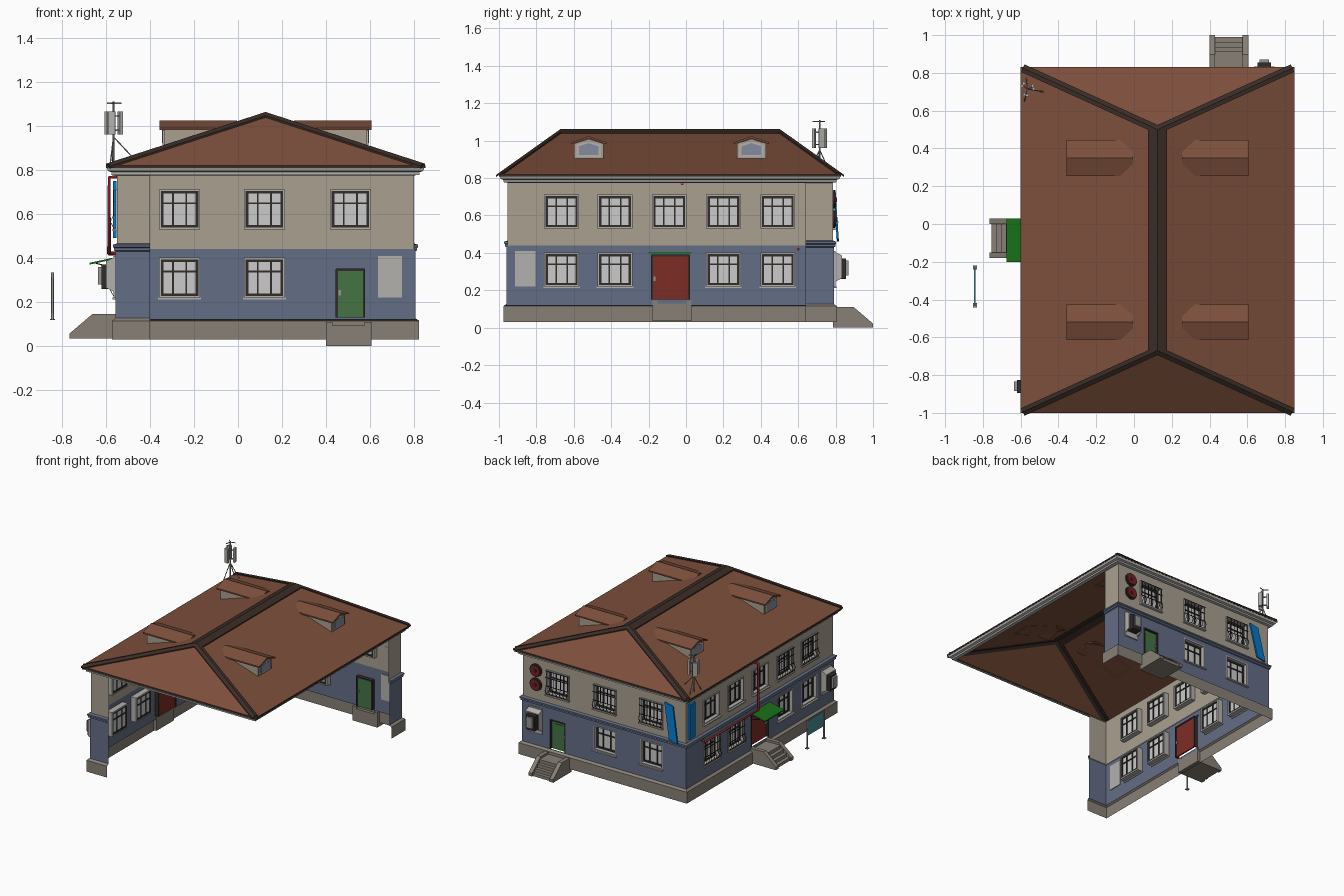
import bpy, bmesh, math
from mathutils import Vector

if "Cube" in bpy.data.objects:
    bpy.data.objects.remove(bpy.data.objects["Cube"])

COL = dict(roof=(124, 80, 62), cap=(60, 48, 43), upper=(168, 158, 143), lower=(100, 109, 132),
           plinth=(134, 127, 117), trim=(178, 176, 172), dark=(52, 48, 46), pane=(190, 190, 192),
           green=(70, 115, 70), awning=(30, 110, 30), red=(125, 48, 42), pipe=(125, 35, 42),
           blue=(10, 120, 200), teal=(75, 140, 150), glass=(130, 138, 155), metal=(150, 150, 150))
mats, parts = {}, {}

def mat(key):
    if key not in mats:
        m = bpy.data.materials.new(key)
        m.diffuse_color = [(c / 255) ** 2.2 for c in COL[key]] + [1]
        m.use_nodes = True
        m.node_tree.nodes["Principled BSDF"].inputs["Base Color"].default_value = m.diffuse_color
        mats[key] = m
    return mats[key]

def add(name, key, verts, faces, closed=True):
    """Collect geometry under one named part."""
    p = parts.setdefault(name, dict(v=[], f=[], key=key, closed=closed))
    n = len(p['v'])
    p['v'] += [tuple(v) for v in verts]
    p['f'] += [[i + n for i in f] for f in faces]

def prism(name, key, P, poly, b0, b1):
    """Extrude a (a, c) polygon along b; P maps (a, b, c) to world."""
    n = len(poly)
    v = [P(a, b, c) for b in (b0, b1) for a, c in poly]
    f = [list(range(n)), list(range(n, 2 * n))[::-1]]
    f += [[i, (i + 1) % n, (i + 1) % n + n, i + n] for i in range(n)]
    add(name, key, v, f)

def box(name, key, P, u0, u1, d0, d1, z0, z1):
    prism(name, key, P, [(u0, z0), (u1, z0), (u1, z1), (u0, z1)], d0, d1)

def tube(name, key, pts, r):
    c = bpy.data.curves.new(name, 'CURVE')
    c.dimensions, c.bevel_depth, c.bevel_resolution, c.use_fill_caps = '3D', r, 1, True
    s = c.splines.new('POLY')
    s.points.add(len(pts) - 1)
    for p, q in zip(s.points, pts):
        p.co = (*q, 1)
    c.materials.append(mat(key))
    bpy.context.collection.objects.link(bpy.data.objects.new(name, c))

# Wall frames: u along the wall, d outward, z up
X0, X1, Y0, Y1 = -0.55, 0.80, -0.955, 0.785
LEFT = lambda u, d, z: (X0 - d, u, z)
BACK = lambda u, d, z: (u, Y1 + d, z)
WORLD = lambda x, y, z: (x, y, z)
swap = lambda P: (lambda a, b, c: P(b, a, c))

def path(o):
    """Open wall outline, offset outward: front stub, left, back, right stub."""
    return [(-0.40, Y0 - o), (X0 - o, Y0 - o), (X0 - o, Y1 + o), (X1 + o, Y1 + o), (X1 + o, 0.64)]

def sweep(name, key, profile, outline=path, loop=False):
    rows = [[(x, y, z) for x, y in outline(o)] for o, z in profile]
    n = len(rows[0])
    f = [[j * n + i, (j + 1) * n + i, (j + 1) * n + (i + 1) % n, j * n + (i + 1) % n]
         for j in range(len(rows) - 1) for i in range(n if loop else n - 1)]
    add(name, key, sum(rows, []), [q[::-1] for q in f], False)

def holed(name, key, P, u0, u1, z0, z1, d, holes, flip):
    us = sorted({u0, u1, *[h[0] for h in holes], *[h[1] for h in holes]})
    zs = sorted({z0, z1, *[h[2] for h in holes], *[h[3] for h in holes]})
    for a, b in zip(us, us[1:]):
        for c, e in zip(zs, zs[1:]):
            u, z = (a + b) / 2, (c + e) / 2
            if not any(h[0] < u < h[1] and h[2] < z < h[3] for h in holes):
                f = [0, 1, 2, 3]
                add(name, key, [P(a, d, c), P(b, d, c), P(b, d, e), P(a, d, e)], [f[::-1] if flip else f], False)

# Walls with window and door openings
HW, HH = 0.088, 0.172
Ly, Bx = [-0.665, -0.38, -0.09, 0.2, 0.49], [-0.265, 0.12, 0.51]
win = lambda us, z: [(u - HW, u + HW, z, z + HH) for u in us]
LZ, UZ = 0.225, 0.535
llow, blow = win([Ly[0], Ly[1], Ly[3], Ly[4]], LZ), win(Bx[:2], LZ)
lup, bup = win(Ly, UZ), win(Bx, UZ)
ldoor, bdoor = (-0.185, 0.02, 0.15, 0.39), (0.445, 0.575, 0.13, 0.35)
for nm, key, z0, z1, o, lh, bh in (('lower_wall', 'lower', 0.12, 0.44, 0.005, llow + [ldoor], blow + [bdoor]),
                                   ('upper_wall', 'upper', 0.44, 0.785, 0.0, lup, bup)):
    holed(nm, key, LEFT, Y0 - o, Y1 + o, z0, z1, o, lh, True)
    holed(nm, key, BACK, X0 - o, X1 + o, z0, z1, o, bh, True)
    holed(nm, key, lambda u, d, z: (u, Y0 - d, z), X0 - o, -0.40, z0, z1, o, [], False)
    holed(nm, key, lambda u, d, z: (X1 + d, u, z), 0.64, Y1 + o, z0, z1, o, [], False)
sweep('plinth', 'plinth', [(0.022, 0.03), (0.022, 0.115), (0.005, 0.127)])
sweep('floor_band', 'lower', [(0.005, 0.43), (0.013, 0.434), (0.013, 0.446), (0.018, 0.45), (0.018, 0.46), (0, 0.466)])

# Windows: reveal, dark sashes, panes, sill, optional grille
def window(P, h, grille):
    u0, u1, z0, z1 = h
    def ring(n, k, w, d0, d1, g):
        box(n, k, P, u0 - g, u0 - g + w, d0, d1, z0 - g, z1 + g)
        box(n, k, P, u1 + g - w, u1 + g, d0, d1, z0 - g, z1 + g)
        box(n, k, P, u0, u1, d0, d1, z0 - g, z0 - g + w)
        box(n, k, P, u0, u1, d0, d1, z1 + g - w, z1 + g)
    ring('window_reveals', 'trim', 0.008, -0.038, 0.007, 0.005)
    ring('window_sashes', 'dark', 0.015, -0.036, -0.02, 0)
    for t in (0.33, 0.67):
        u = u0 + t * (u1 - u0)
        box('window_sashes', 'dark', P, u - 0.004, u + 0.004, -0.036, -0.02, z0, z1)
    zm = z0 + 0.66 * HH
    box('window_sashes', 'dark', P, u0, u1, -0.036, -0.02, zm - 0.004, zm + 0.004)
    box('window_panes', 'pane', P, u0, u1, -0.031, -0.026, z0, z1)
    box('window_sills', 'trim', P, u0 - 0.01, u1 + 0.01, 0, 0.02, z0 - 0.013, z0 - 0.004)
    if grille:
        for i in range(7):
            u = u0 + (u1 - u0) * i / 6
            prof = [(0.012, z1), (0.012, z0 + 0.06), (0.028, z0 + 0.03), (0.012, z0)]
            prof += [(d + 0.003, z) for d, z in prof[::-1]]
            prism('window_grilles', 'dark', swap(P), prof, u - 0.0015, u + 0.0015)
        for z in (z0, z0 + 0.06, z1 - 0.05, z1):
            box('window_grilles', 'dark', P, u0 - 0.008, u1 + 0.008, 0.011, 0.015, z - 0.002, z + 0.002)

for P, hs, bars in ((LEFT, llow, (2, 3)), (LEFT, lup, (0, 1)), (BACK, blow, ()), (BACK, bup, (0, 1, 2))):
    for i, h in enumerate(hs):
        window(P, h, i in bars)

# Doors
for P, h, nm, key in ((LEFT, ldoor, 'red_door', 'red'), (BACK, bdoor, 'green_door', 'green')):
    u0, u1, z0, z1 = h
    box(nm, key, P, u0, u1, -0.02, -0.01, z0, z1)
    box(nm, key, P, u0 + 0.025, u1 - 0.025, -0.01, -0.006, z0 + 0.03, z1 - 0.03)
    for a, b in ((u0 - 0.002, u0 + 0.008), (u1 - 0.008, u1 + 0.002)):
        box(nm + '_frame', 'dark', P, a, b, -0.024, 0.007, z0, z1)
    box(nm + '_frame', 'dark', P, u0, u1, -0.024, 0.007, z1 - 0.008, z1 + 0.002)
    box(nm + '_handle', 'metal', P, u0 + 0.012, u0 + 0.022, -0.026, 0.002, z0 + 0.1, z0 + 0.125)

# Stairs with sloping cheeks
def stairs(P, u0, u1, zb):
    cheek = [(0, zb), (0.215, zb), (0.215, zb + 0.022), (0.112, zb + 0.11), (0, zb + 0.11)]
    for a in (u0, u1 - 0.03):
        prism('stair_cheeks', 'plinth', swap(P), cheek, a, a + 0.03)
    steps = [(0, zb)]
    for i in range(4):
        d, z = 0.205 - i * 0.026, zb + 0.022 + 0.024 * i
        steps += [(d, z - 0.024 if i else zb), (d, z)]
    prism('stair_treads', 'plinth', swap(P), steps + [(0, steps[-1][1])], u0 + 0.03, u1 - 0.03)
stairs(LEFT, -0.18, 0.03, 0.035)
stairs(BACK, 0.4, 0.605, 0.0)

# Hipped roof shell
EX0, EX1, EY0, EY1, CX, ZE, ZR = -0.6, 0.85, -1.0, 0.83, 0.125, 0.82, 1.055
K, M = (ZR - ZE) / 0.725, (ZR - ZE) / 0.33
def roofz(x, y):
    return ZE + min((x - EX0) * K, (EX1 - x) * K, (y - EY0) * M, (EY1 - y) * M)
cor = [(EX0, EY0), (EX1, EY0), (EX1, EY1), (EX0, EY1)]
ridge = [(CX, -0.67), (CX, 0.5)]
add('roof', 'roof', [(*c, ZE) for c in cor] + [(*r, ZR) for r in ridge],
    [[0, 1, 4], [1, 2, 5, 4], [2, 3, 5], [3, 0, 4, 5]], False)
rect = lambda o: [(EX0 - o, EY0 - o), (EX0 - o, EY1 + o), (EX1 + o, EY1 + o), (EX1 + o, EY0 - o)]
sweep('roof_edge', 'cap', [(0, 0.808), (0, ZE)], rect, True)
sweep('cornice', 'trim', [(-0.05, 0.775), (-0.025, 0.778), (-0.025, 0.79), (-0.01, 0.795), (-0.004, 0.81)], rect, True)

# Ridge and hip caps following the slopes
def cap(a, b, w):
    a, b = Vector(a), Vector(b)
    s = (b - a).normalized()
    n = Vector((-s.y, s.x)) * w
    v = []
    for p in (a, b):
        for t in (0.008, -0.003):
            for k in (-1, 0, 1):
                q = p + n * k
                v.append((q.x, q.y, roofz(q.x, q.y) + t))
    add('roof_caps', 'cap', v, [[0, 1, 7, 6], [1, 2, 8, 7], [3, 4, 10, 9], [4, 5, 11, 10], [0, 3, 9, 6],
                                [2, 5, 11, 8], [0, 1, 4, 3], [1, 2, 5, 4], [6, 7, 10, 9], [7, 8, 11, 10]])
cap(*ridge, 0.05)
for c, r in zip(cor, (ridge[0], ridge[0], ridge[1], ridge[1])):
    cap(Vector(c).lerp(Vector(r), 0.015), r, 0.022)

# Four dormers
def house(w, z0, ze, zp):
    return [(-w, z0), (w, z0), (w, ze), (0, zp), (-w, ze)]
for sx in (-1, 1):
    for cy in (-0.52, 0.35):
        D = lambda u, r, z: (CX + sx * r, cy + u, z)
        zf, w, ze, r1 = roofz(CX - 0.46, 0) - 0.003, 0.078, 0.985, 0.46
        rb = 0.725 - (ze - ZE) / K
        v = [D(u, r1, z) for u, z in house(w, zf, ze, 1.01)] + [D(w, rb, ze), D(-w, rb, ze), D(0, rb - 0.07, 1.01)]
        add('dormer_walls', 'upper', v, [[0, 1, 2, 3, 4], [1, 5, 2], [0, 4, 6]], False)
        gable = [(-0.095, 0.981), (0, 1.012), (0.095, 0.981), (0.095, 0.991), (0, 1.024), (-0.095, 0.991)]
        prism('dormer_roofs', 'roof', D, gable, 0.13, 0.482)
        prism('dormer_frames', 'trim', D, house(0.066, 0.912, 0.978, 0.998), 0.455, 0.467)
        prism('dormer_glass', 'glass', D, house(0.052, 0.923, 0.97, 0.987), 0.455, 0.47)

# Door canopy with brackets
prism('door_canopy', 'awning', swap(LEFT), [(0, 0.405), (0.125, 0.378), (0.125, 0.37), (0, 0.397)], -0.2, 0.03)
for y in (-0.185, 0.015):
    tube('canopy_bracket', 'dark', [LEFT(y, 0, 0.35), LEFT(y, 0.1, 0.378)], 0.003)

# Hooded wall phones
for P, u in ((LEFT, -0.86), (BACK, 0.69)):
    box('phone_backplates', 'trim', P, u - 0.055, u + 0.055, 0, 0.014, 0.22, 0.41)
    hood = [(0, 0.24), (0.05, 0.265), (0.05, 0.385), (0, 0.41)]
    for a in (u - 0.055, u + 0.047):
        prism('phone_hoods', 'trim', swap(P), hood, a, a + 0.008)
    prism('phone_hoods', 'trim', swap(P), [(0, 0.402), (0.05, 0.377), (0.05, 0.385), (0, 0.41)], u - 0.055, u + 0.055)
    box('phone_bodies', 'dark', P, u - 0.035, u + 0.035, 0.01, 0.07, 0.26, 0.37)
    box('phone_faces', 'metal', P, u - 0.025, u + 0.025, 0.07, 0.085, 0.28, 0.36)

# Red pipe, wall fans, blue panels
tube('gas_pipe', 'pipe', [LEFT(-0.02, 0, 0.77), LEFT(-0.02, 0.035, 0.765), LEFT(-0.02, 0.035, 0.42),
                          LEFT(0.6, 0.035, 0.42), LEFT(0.6, 0.0, 0.42)], 0.009)
for z in (0.685, 0.58):
    for r, k, d in ((0.048, 'dark', 0.012), (0.038, 'pipe', 0.017), (0.012, 'dark', 0.022)):
        disc = [(0.69 + r * math.cos(t * math.tau / 16), z + r * math.sin(t * math.tau / 16)) for t in range(16)]
        prism('wall_fan_' + str(d)[-2:], k, BACK, disc, 0, d)
box('side_blue_panel', 'blue', LEFT, 0.70, 0.765, 0.002, 0.018, 0.49, 0.75)
prism('back_blue_panel', 'blue', lambda a, b, c: BACK(a, b + (0.73 - c) * 0.07, c),
      [(-0.50, 0.46), (-0.43, 0.475), (-0.38, 0.735), (-0.45, 0.72)], 0.003, 0.014)

# Free-standing street board
for y in (-0.43, -0.23):
    tube('board_post', 'metal', [(-0.842, y, 0.12), (-0.842, y, 0.335)], 0.006)
    box('board_feet', 'metal', WORLD, -0.853, -0.831, y - 0.011, y + 0.011, 0.118, 0.124)
box('street_board', 'teal', WORLD, -0.846, -0.838, -0.43, -0.23, 0.215, 0.325)

# Roof antenna on a tripod with three panels
ax, ay = -0.565, 0.715
tube('antenna_mast', 'metal', [(ax, ay, 0.83), (ax, ay, 1.11)], 0.004)
for q in ((-0.48, 0.70), (-0.58, 0.65), (-0.57, 0.77)):
    tube('antenna_leg', 'metal', [(ax, ay, 0.95), (*q, roofz(*q))], 0.003)
for i in range(3):
    t = i * math.tau / 3 + 0.3
    c, s = math.cos(t), math.sin(t)
    R = lambda a, b, z: (ax + b * c - a * s, ay + b * s + a * c, z)
    box('antenna_panels', 'trim', R, -0.016, 0.016, 0.025, 0.04, 0.96, 1.065)
    for z in (0.98, 1.045):
        box('antenna_arms', 'metal', R, -0.003, 0.003, 0, 0.026, z - 0.003, z + 0.003)
    box('antenna_arms', 'metal', R, -0.002, 0.002, 0, 0.038, 1.1, 1.105)

# Build the collected meshes
for name, p in parts.items():
    me = bpy.data.meshes.new(name)
    me.from_pydata(p['v'], [], p['f'])
    if p['closed']:
        bm = bmesh.new()
        bm.from_mesh(me)
        bmesh.ops.recalc_face_normals(bm, faces=bm.faces)
        bm.to_mesh(me)
        bm.free()
    me.materials.append(mat(p['key']))
    bpy.context.collection.objects.link(bpy.data.objects.new(name, me))
